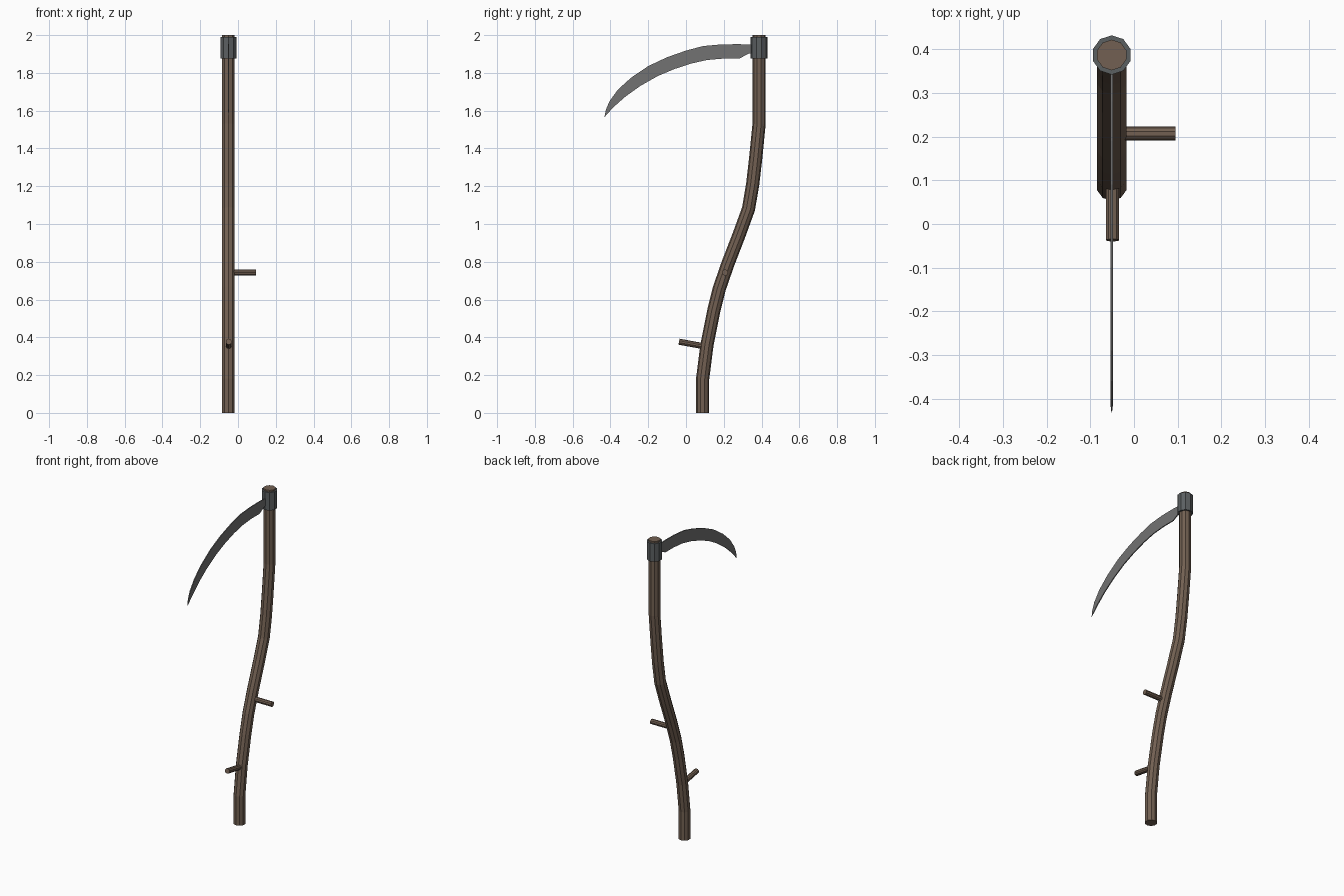
import bpy, bmesh, math
from mathutils import Vector

if "Cube" in bpy.data.objects:
    bpy.data.objects.remove(bpy.data.objects["Cube"])

CX = -0.051  # plane of shaft and blade
SIDES = 10


def material(name, rgb):
    m = bpy.data.materials.new(name)
    m.diffuse_color = (*rgb, 1)
    m.use_nodes = True
    m.node_tree.nodes["Principled BSDF"].inputs["Base Color"].default_value = m.diffuse_color
    return m


wood = material("wood", (0.17, 0.118, 0.085))
iron = material("dark_iron", (0.105, 0.115, 0.12))
steel = material("steel", (0.17, 0.17, 0.17))


def finish(name, bm, mat):
    bmesh.ops.recalc_face_normals(bm, faces=bm.faces)
    me = bpy.data.meshes.new(name)
    bm.to_mesh(me)
    bm.free()
    me.materials.append(mat)
    ob = bpy.data.objects.new(name, me)
    bpy.context.collection.objects.link(ob)
    return ob


def tube(name, path, radius, mat, side_axis):
    """Sweep a ten-sided ring along a path; side_axis stays square to the path."""
    pts = [Vector(p) for p in path]
    u = Vector(side_axis)
    bm = bmesh.new()
    rings = []
    for i, p in enumerate(pts):
        a, b = pts[max(i - 1, 0)], pts[min(i + 1, len(pts) - 1)]
        v = (b - a).normalized().cross(u)
        ring = []
        for k in range(SIDES):
            t = math.tau * k / SIDES + math.pi / 2
            ring.append(bm.verts.new(p + radius * (u * math.cos(t) + v * math.sin(t))))
        rings.append(ring)
    for r, s in zip(rings, rings[1:]):
        for k in range(SIDES):
            n = (k + 1) % SIDES
            bm.faces.new((r[k], r[n], s[n], s[k]))
    bm.faces.new(rings[0])
    bm.faces.new(rings[-1])
    return finish(name, bm, mat)


# Curved shaft (y, z)
shaft = [(0.088, 0), (0.088, 0.18), (0.111, 0.36), (0.147, 0.54), (0.177, 0.66),
         (0.222, 0.79), (0.28, 0.94), (0.331, 1.08), (0.353, 1.21), (0.368, 1.34),
         (0.387, 1.53), (0.387, 2.0)]
tube("shaft", [(CX, y, z) for y, z in shaft], 0.035, wood, (1, 0, 0))

# Hand grips
tube("side_grip", [(CX, 0.207, 0.743), (0.095, 0.207, 0.743)], 0.016, wood, (0, 0, 1))
tube("front_grip", [(CX + 0.002, 0.105, 0.351), (CX + 0.002, -0.037, 0.377)],
     0.016, wood, (1, 0, 0))

# Iron collar clamping the blade
tube("collar", [(CX, 0.387, 1.877), (CX, 0.387, 1.99)], 0.045, iron, (1, 0, 0))

# Blade: matching back and cutting-edge points (y, z), from tang to tip
back = [(0.36, 1.95), (0.335, 1.95), (0.28, 1.952), (0.19, 1.951), (0.09, 1.942),
        (0.0, 1.918), (-0.10, 1.883), (-0.20, 1.836), (-0.29, 1.775),
        (-0.36, 1.712), (-0.405, 1.65), (-0.424, 1.605)]
edge = [(0.36, 1.905), (0.335, 1.903), (0.282, 1.876), (0.20, 1.876), (0.11, 1.868),
        (0.03, 1.85), (-0.06, 1.821), (-0.15, 1.783), (-0.24, 1.732),
        (-0.32, 1.675), (-0.38, 1.622), (-0.412, 1.588)]
bm = bmesh.new()
rows = []
for i, (b, e) in enumerate(zip(back, edge)):
    h = 0.003 if i < len(back) - 1 else 0.002
    rows.append([bm.verts.new((CX + s * h, *p)) for s, p in ((-1, b), (1, b), (1, e), (-1, e))])
for r, s in zip(rows, rows[1:]):
    for k in range(4):
        n = (k + 1) % 4
        bm.faces.new((r[k], r[n], s[n], s[k]))
bm.faces.new(rows[0])
tip = bm.verts.new((CX, -0.432, 1.565))
for k in range(4):
    bm.faces.new((rows[-1][k], rows[-1][(k + 1) % 4], tip))
finish("blade", bm, steel)
